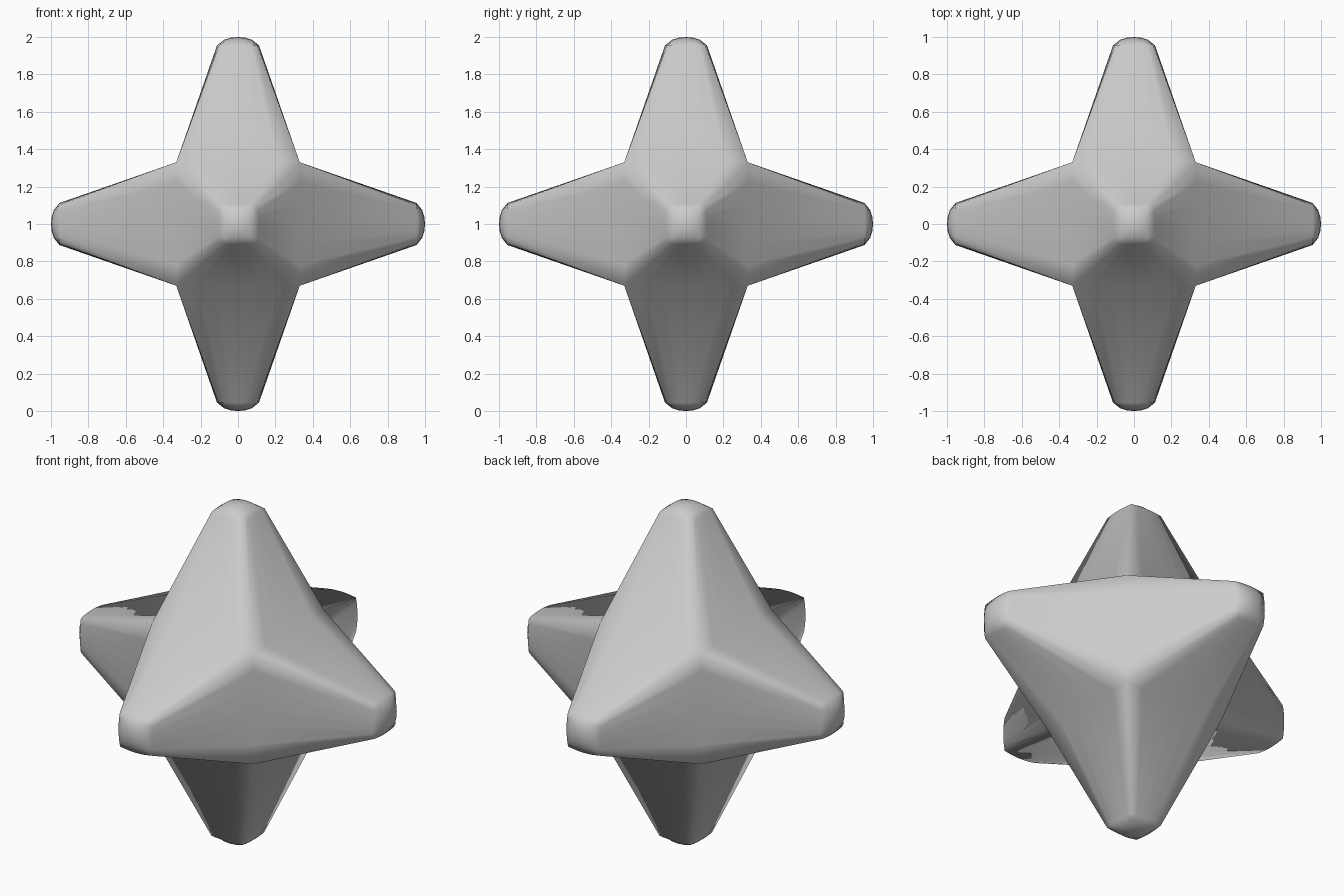
import bpy, bmesh
from mathutils import Vector

if "Cube" in bpy.data.objects:
    bpy.data.objects.remove(bpy.data.objects["Cube"])

N = 6             # segments across each arm side
CORE = 0.33       # half size of the hidden core cube
TIP = 0.102       # half size of the arm end at its corners
SHOULDER = 0.955  # distance where the rounded cap starts


def tip_point(u, v):
    # slightly bowed square with a domed cap
    x = TIP * u * (1 + 0.10 * (1 - v * v))
    y = TIP * v * (1 + 0.10 * (1 - u * u))
    dome = max(0, (1 - u * u) * (1 - v * v)) ** 0.7
    return x, y, SHOULDER + (1 - SHOULDER) * dome


def add_arm(bm, axis, side, up):
    def vert(x, y, z):
        return bm.verts.new(side * x + up * y + axis * z)

    # domed cap grid
    t = [2 * i / N - 1 for i in range(N + 1)]
    cap = [[vert(*tip_point(u, v)) for v in t] for u in t]
    for i in range(N):
        for j in range(N):
            bm.faces.new((cap[i][j], cap[i + 1][j], cap[i + 1][j + 1], cap[i][j + 1]))

    # tapering sides from the core square to the cap rim
    rim = ([(i, 0) for i in range(N)] + [(N, j) for j in range(N)]
           + [(i, N) for i in range(N, 0, -1)] + [(0, j) for j in range(N, 0, -1)])
    base = [vert(CORE * t[i], CORE * t[j], CORE) for i, j in rim]
    for k, (i, j) in enumerate(rim):
        m = (k + 1) % len(rim)
        a, b = rim[m]
        bm.faces.new((base[k], base[m], cap[a][b], cap[i][j]))


# six identical arms welded along the core cube edges
bm = bmesh.new()
for d in range(3):
    for s in (1, -1):
        axis, side = Vector((0, 0, 0)), Vector((0, 0, 0))
        axis[d] = s
        side[(d + 1) % 3] = 1
        add_arm(bm, axis, side, axis.cross(side))
bmesh.ops.remove_doubles(bm, verts=bm.verts, dist=0.0005)
bmesh.ops.recalc_face_normals(bm, faces=bm.faces)
for f in bm.faces:
    f.smooth = True

mesh = bpy.data.meshes.new("six_armed_star")
bm.to_mesh(mesh)
bm.free()
star = bpy.data.objects.new("six_armed_star", mesh)
star.location.z = 1
bpy.context.collection.objects.link(star)
